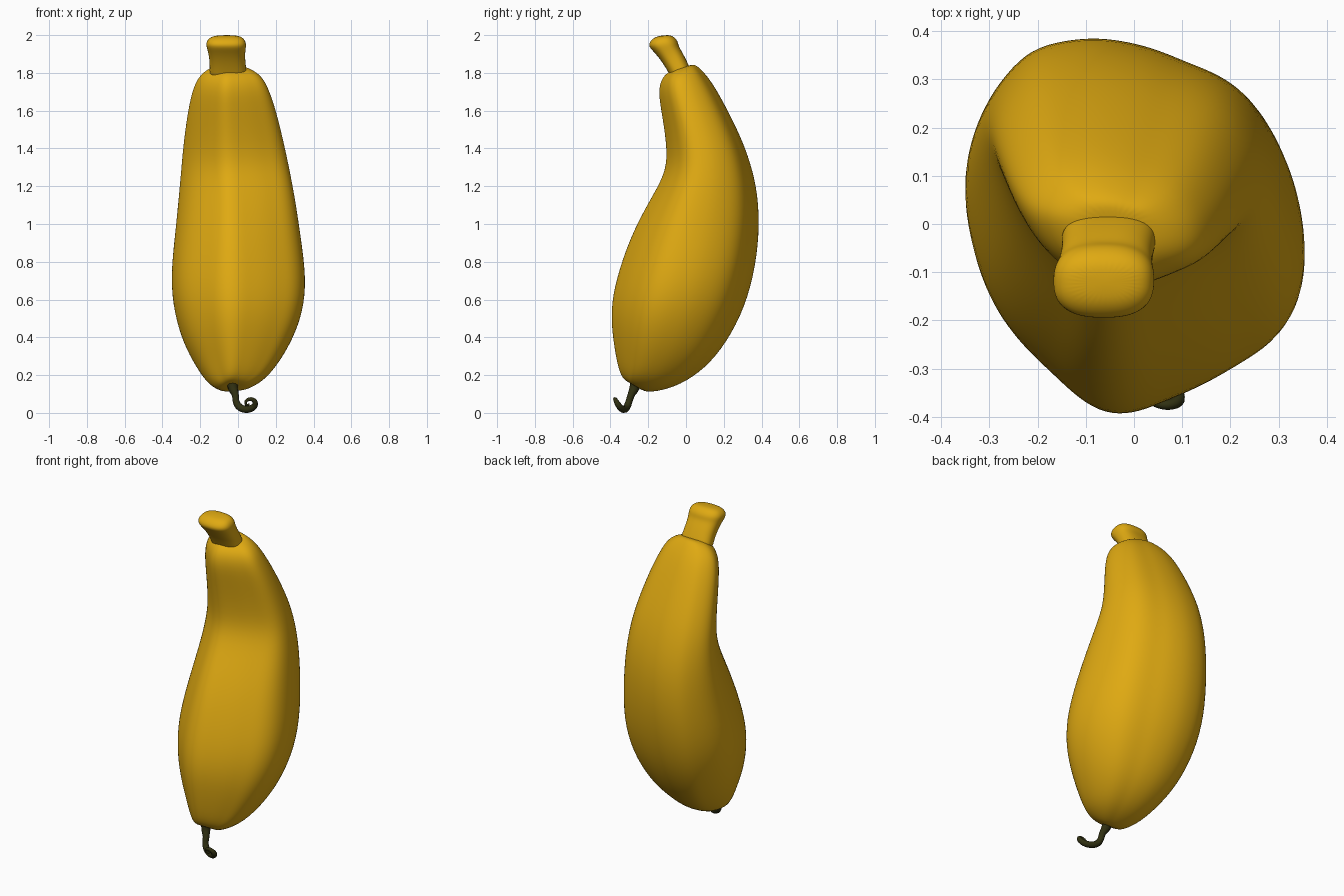
import bpy, bmesh, math

if "Cube" in bpy.data.objects:
    bpy.data.objects.remove(bpy.data.objects["Cube"])


def material(name, rgb):
    m = bpy.data.materials.new(name)
    m.diffuse_color = (*rgb, 1)
    m.use_nodes = True
    m.node_tree.nodes["Principled BSDF"].inputs["Base Color"].default_value = m.diffuse_color
    return m


yellow = material("ripe yellow", (0.74, 0.40, 0.006))
olive = material("dark olive", (0.03, 0.03, 0.006))

# Ridged fruit cross-section: angle in degrees, radius
RIDGES = [(-20, 1.06), (0, 1.01), (20, .98), (40, .98), (70, .92), (90, .975), (107, 1.04),
          (121, 1.12), (148, 1.08), (165, 1.04), (180, 1.0), (200, .97), (231, .92),
          (262, 1.01), (289, .92), (308, .93), (328, 1.03), (340, 1.06)]


def ridged(a):
    d = math.degrees(a)
    d = d - 360 if d > 340 else d
    for (a0, r0), (a1, r1) in zip(RIDGES, RIDGES[1:]):
        if a0 <= d <= a1:
            t = (d - a0) / (a1 - a0)
            return r0 + (r1 - r0) * t * t * (3 - 2 * t)


def squarish(a):
    return (abs(math.cos(a)) ** 2.6 + abs(math.sin(a)) ** 2.6) ** (-1 / 2.6)


def section(radius, n=32, grow=1.012):
    """Closed outline stretched to fill the square from -1 to 1."""
    pts = []
    for i in range(n):
        a = 2 * math.pi * i / n
        pts.append((radius(a) * math.cos(a), radius(a) * math.sin(a)))
    fits = []
    for axis in zip(*pts):
        lo, hi = min(axis), max(axis)
        fits.append([grow * (2 * (v - lo) / (hi - lo) - 1) for v in axis])
    return list(zip(*fits))


def left_cut(u, v, z):
    """Flatten the front left side, more so towards the neck."""
    t = min(1, max(0, (z - .7) / .6))
    k = .08 + .17 * t * t * (3 - 2 * t)
    return u * (1 - k * min(1, max(0, .45 - v))) if u < 0 else u


def loft(name, rings, mat, outline, bend=None):
    """Skin tilted rings given as (y_front, z_front, y_back, z_back, x_left, x_right)."""
    bm = bmesh.new()
    loops = []
    for yf, zf, yb, zb, xl, xr in rings:
        loop = []
        for u, v in outline:
            if bend:
                u = bend(u, v, (zf + zb) / 2)
            loop.append(bm.verts.new(((xl + xr) / 2 + u * (xr - xl) / 2,
                                      (yf + yb) / 2 + v * (yb - yf) / 2,
                                      (zf + zb) / 2 + v * (zb - zf) / 2)))
        loops.append(loop)
    n = len(outline)
    for a, b in zip(loops, loops[1:]):
        for i in range(n):
            j = (i + 1) % n
            bm.faces.new((a[i], a[j], b[j], b[i]))
    bm.faces.new(loops[0][::-1])
    bm.faces.new(loops[-1])
    for f in bm.faces:
        f.smooth = True
    me = bpy.data.meshes.new(name)
    bm.to_mesh(me)
    bm.free()
    me.materials.append(mat)
    ob = bpy.data.objects.new(name, me)
    bpy.context.collection.objects.link(ob)
    sub = ob.modifiers.new("smooth", 'SUBSURF')
    sub.levels = sub.render_levels = 2


# Curved fruit body, bottom to top
loft("fruit_body", [
    (-.290, .155, -.235, .120, -.08, .02),
    (-.325, .172, -.19, .107, -.115, .06),
    (-.350, .21, -.06, .135, -.168, .138),
    (-.370, .30, .07, .211, -.225, .21),
    (-.389, .43, .182, .326, -.293, .285),
    (-.394, .55, .292, .513, -.343, .342),
    (-.370, .70, .357, .72, -.364, .36),
    (-.293, .93, .388, .95, -.343, .329),
    (-.196, 1.115, .380, 1.16, -.326, .300),
    (-.110, 1.26, .339, 1.33, -.312, .270),
    (-.095, 1.38, .285, 1.47, -.299, .243),
    (-.125, 1.58, .208, 1.625, -.274, .200),
    (-.147, 1.70, .143, 1.74, -.245, .160),
    (-.128, 1.775, .097, 1.80, -.207, .123),
    (-.085, 1.81, .055, 1.842, -.145, .06),
    (-.05, 1.82, .03, 1.845, -.09, .01),
], yellow, section(ridged), left_cut)

# Stubby stalk leaning to the front
loft("stalk", [
    (-.065, 1.75, .030, 1.80, -.153, .048),
    (-.090, 1.80, .012, 1.845, -.147, .042),
    (-.130, 1.865, -.018, 1.905, -.151, .035),
    (-.170, 1.913, -.040, 1.940, -.161, .039),
    (-.203, 1.945, -.043, 1.966, -.170, .043),
    (-.180, 1.980, -.065, 1.993, -.153, .028),
    (-.150, 1.995, -.095, 2.002, -.11, -.01),
], yellow, section(squarish))

# Curled tendril under the fruit: x, y, z, radius
path = [(-.03, -.262, .17, .034), (-.026, -.274, .13, .026), (-.014, -.29, .095, .019),
        (-.01, -.302, .06, .018), (.006, -.312, .033, .019), (.04, -.326, .019, .019),
        (.074, -.345, .026, .018), (.091, -.362, .048, .015), (.078, -.374, .070, .011),
        (.053, -.374, .070, .009), (.040, -.366, .053, .007), (.049, -.358, .041, .006),
        (.06, -.356, .046, .005)]
cu = bpy.data.curves.new("tendril", 'CURVE')
cu.dimensions = '3D'
cu.bevel_depth = 1.0
cu.bevel_resolution = 3
cu.use_fill_caps = True
cu.resolution_u = 5
sp = cu.splines.new('BEZIER')
sp.bezier_points.add(len(path) - 1)
for p, (x, y, z, r) in zip(sp.bezier_points, path):
    p.co = (x, y, z)
    p.radius = r
    p.handle_left_type = p.handle_right_type = 'AUTO'
cu.materials.append(olive)
tendril = bpy.data.objects.new("tendril", cu)
bpy.context.collection.objects.link(tendril)
bpy.context.view_layer.objects.active = tendril
tendril.select_set(True)
bpy.ops.object.convert(target='MESH')
bpy.ops.object.shade_smooth_by_angle(angle=math.radians(50))
